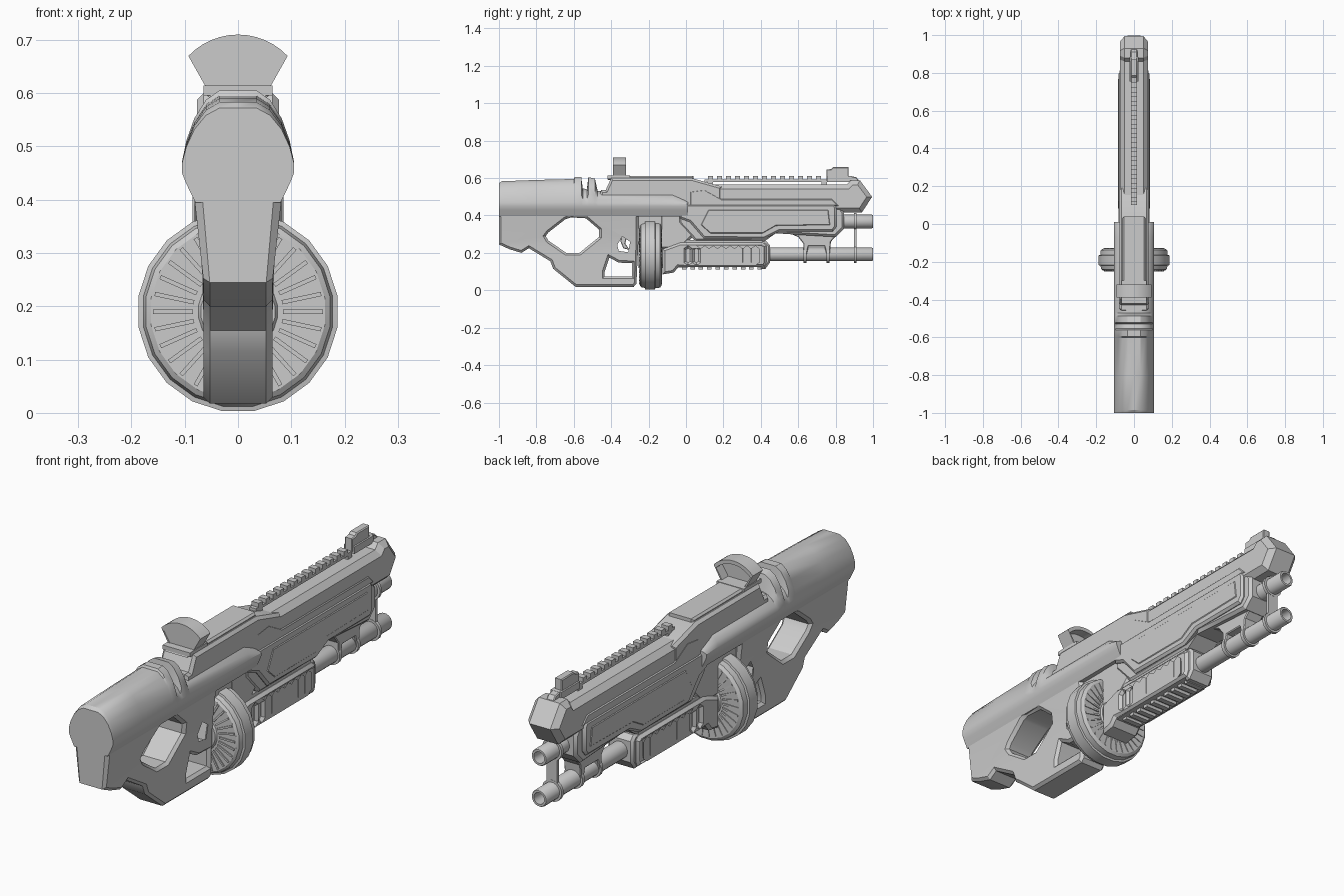
import bpy, bmesh, math
from mathutils import Matrix, Vector


def finish(name, bm, angle=32):
    bmesh.ops.remove_doubles(bm, verts=bm.verts, dist=0.0002)
    bmesh.ops.recalc_face_normals(bm, faces=bm.faces)
    me = bpy.data.meshes.new(name)
    bm.to_mesh(me)
    bm.free()
    me.shade_smooth()
    me.set_sharp_from_angle(angle=math.radians(angle))
    ob = bpy.data.objects.new(name, me)
    bpy.context.collection.objects.link(ob)
    return ob


def plate(name, outline, half, bevel=0.0, holes=(), axis='X', offset=0.0, shape=None):
    """Chamfered slab from a 2D outline: (y, z) for axis X, (x, z) for axis Y."""
    cu = bpy.data.curves.new(name, 'CURVE')
    cu.dimensions = '2D'
    cu.fill_mode = 'BOTH'
    cu.extrude = half - bevel
    cu.bevel_depth = bevel
    cu.bevel_resolution = 0
    cu.offset = -bevel
    for pts in [outline, *holes]:
        s = cu.splines.new('POLY')
        s.points.add(len(pts) - 1)
        for p, (u, v) in zip(s.points, pts):
            p.co = (u, v, 0, 1)
        s.use_cyclic_u = True
    tmp = bpy.data.objects.new(name + "_curve", cu)
    bpy.context.collection.objects.link(tmp)
    bpy.context.view_layer.update()
    me = bpy.data.meshes.new_from_object(tmp)
    bpy.data.objects.remove(tmp)
    bm = bmesh.new()
    bm.from_mesh(me)
    for v in bm.verts:
        a, b, c = v.co
        v.co = (c + offset, a, b) if axis == 'X' else (a, offset - c, b)
        if shape:
            v.co.x *= shape(v.co)
    return finish(name, bm)


def skin(bm, rings, caps=True):
    rows = [[bm.verts.new(p) for p in r] for r in rings]
    n = len(rows[0])
    for a, b in zip(rows, rows[1:]):
        for i in range(n):
            bm.faces.new((a[i], a[(i + 1) % n], b[(i + 1) % n], b[i]))
    if caps:
        bm.faces.new(rows[0])
        bm.faces.new(rows[-1])


def lathe(name, profile, z, sides=20):
    """Revolve (radius, y) points about the lengthwise axis at height z."""
    bm = bmesh.new()
    ang = [2 * math.pi * (i + 0.5) / sides for i in range(sides)]
    skin(bm, [[(r * math.sin(a), y, z + r * math.cos(a)) for a in ang] for r, y in profile])
    return finish(name, bm)


def boxes(name, items):
    """Join boxes given as (x, y, z, size x, size y, size z)."""
    bm = bmesh.new()
    for x, y, z, sx, sy, sz in items:
        bmesh.ops.create_cube(bm, size=1, matrix=Matrix.Translation((x, y, z)) @ Matrix.Diagonal((sx, sy, sz, 1)))
    return finish(name, bm)


# Rounded rear shell with ring notches, dropping to low side cheeks further forward
upper = [(0, 1), (0.035, 1), (0.06, .88), (0.082, .64), (0.097, .35), (0.105, .08)]
lower = [(0.105, 0.45), (0.097, 0.43), (0.08, 0.395), (0, 0.395)]
rings = []
for y, top in [(-1, .572), (-.985, .583), (-.8, .59), (-.6, .595), (-.595, .605), (-.56, .605),
               (-.552, .545), (-.53, .54), (-.522, .605), (-.487, .597), (-.472, .53),
               (-.07, .53), (0.01, .475)]:
    half = [(x, 0.46 + f * (top - 0.46)) for x, f in upper] + lower
    loop = half + [(-x, z) for x, z in reversed(half[1:-1])]
    rings.append([(x, y, z) for x, z in loop])
bm = bmesh.new()
skin(bm, rings)
finish("rear_shell", bm)

# Stock and grip with thumb hole and trigger guard openings
plate("stock_grip",
      [(-1, .43), (-1, .245), (-.945, .22), (-.88, .20), (-.84, .225), (-.725, .155), (-.71, .115),
       (-.59, .018), (-.28, .018), (-.265, .035), (-.255, .25), (-.255, .43)],
      0.065, 0.012,
      holes=[[(-.75, .29), (-.735, .31), (-.645, .38), (-.615, .39), (-.535, .385), (-.465, .325),
              (-.465, .285), (-.57, .20), (-.64, .20), (-.735, .265)],
             [(-.435, .075), (-.29, .075), (-.29, .145), (-.36, .148), (-.41, .175), (-.435, .10)],
             [(-.37, .20), (-.30, .19), (-.285, .265), (-.345, .305), (-.38, .245)]],
      shape=lambda c: 1 + max(0, c.z - 0.25) * 1.7)
plate("trigger", [(-.345, .31), (-.315, .29), (-.325, .25), (-.30, .215), (-.335, .225), (-.35, .26)], 0.018, 0.003)

# Receiver and its raised top cover
plate("receiver", [(-.48, .42), (-.455, .535), (-.43, .535), (-.40, .60), (.03, .60), (.19, .555), (.19, .42)],
      0.077, 0.012)
plate("top_cover", [(-.42, .59), (-.41, .612), (.04, .612), (.04, .59)], 0.06, 0.008)
plate("core_block", [(-.30, .33), (.05, .33), (.05, .46), (-.30, .46)], 0.06)
plate("magazine_well", [(-.14, .22), (-.03, .22), (.05, .30), (.05, .42), (-.14, .42)], 0.062, 0.012)

# Upper slide with angled nose
plate("upper_slide", [(.0, .565), (.86, .565), (.88, .588), (.93, .588), (.995, .50), (.94, .415), (.0, .415)],
      0.074, 0.024)
plate("slide_wedge", [(.02, .53), (.10, .54), (.19, .49), (.78, .49), (.82, .45), (.02, .45)], 0.078, 0.006)

# Front housing with raised side panel
plate("front_housing", [(-.04, .45), (.82, .45), (.845, .42), (.845, .33), (.80, .285), (.63, .295),
                        (.48, .305), (.42, .262), (.05, .262), (-.04, .36)], 0.068, 0.012)
plate("side_panel", [(-.035, .462), (.79, .462), (.805, .445), (.805, .34), (.785, .315), (.50, .315),
                     (.42, .275), (.095, .278), (.02, .365), (-.035, .385)], 0.082, 0.01)
plate("panel_inset", [(.12, .43), (.76, .43), (.77, .35), (.48, .345), (.41, .305), (.13, .305), (.08, .35)],
      0.085, 0.003)

# Toothed top rail with front sight
boxes("rail_bar", [(0, .43, .586, .03, .66, .012)] + [(0, y, .57, .03, .03, .03) for y in (.13, .74)])
boxes("rail_teeth", [(0, .13 + i * .0483, .60, .034, .027, .02) for i in range(13)])
plate("front_sight", [(.75, .585), (.75, .645), (.775, .648), (.785, .658), (.87, .658), (.87, .612),
                      (.91, .605), (.93, .58)], 0.018, 0.004)
boxes("front_sight_foot", [(0, .82, .595, .05, .13, .03)])


# Fan-shaped rear sight: solid plate and deeper arched hood
def arc(r, n=12, span=0.815):
    return [(r * math.sin(t), .582 + r * math.cos(t)) for t in
            [span * (2 * i / n - 1) for i in range(n + 1)]]


plate("rear_sight_plate", [(-.05, .60)] + arc(.122) + [(.05, .60)], 0.012, axis='Y', offset=-.375)
plate("rear_sight_hood", arc(.128) + [(.055, .602), (.046, .602)] + arc(.112)[::-1] + [(-.046, .602), (-.055, .602)],
      0.034, axis='Y', offset=-.355)
boxes("rear_sight_base", [(0, -.36, .605, .13, .12, .018)])

# Drum magazine with radial slats on both faces
lathe("drum_magazine", [(.001, -.255), (.07, -.255), (.075, -.247), (.165, -.247), (.175, -.24), (.18, -.22),
                        (.189, -.218), (.189, -.166), (.18, -.164), (.178, -.138), (.165, -.13),
                        (.075, -.133), (.07, -.125), (.001, -.125)], 0.19)
bm = bmesh.new()
for face_y in (-.247, -.132):
    for i in range(30):
        m = (Matrix.Translation((0, face_y, .19)) @ Matrix.Rotation(math.tau * i / 30, 4, 'Y')
             @ Matrix.Translation((.122, 0, 0)) @ Matrix.Diagonal((.075, .009, .008, 1)))
        bmesh.ops.create_cube(bm, size=1, matrix=m)
finish("drum_slats", bm)

# Pump foregrip: slotted shell over a core, ribbed underneath
slots = [[(y, .155), (y + .011, .147), (y + .022, .155), (y + .022, .217), (y + .011, .225), (y, .217)]
         for y in [.0 + i * .045 for i in range(9)]]
plate("pump_shell", [(-.125, .085), (-.065, .095), (-.04, .125), (.42, .125), (.43, .15), (.43, .24),
                     (.41, .255), (-.03, .255), (-.125, .22)], 0.074, 0.012, holes=slots)
plate("pump_core", [(-.10, .12), (.41, .135), (.41, .27), (-.10, .27)], 0.06)
boxes("pump_ribs", [(0, -.01 + i * .045, .122, .085, .024, .022) for i in range(10)])
plate("pump_cap", [(.40, .115), (.425, .115), (.45, .15), (.45, .24), (.43, .262), (.40, .262)], 0.06, 0.01)

# Twin hollow barrels, collars and linking plate
for name, y0, z in (("upper_barrel", .80, .368), ("lower_barrel", .42, .192)):
    lathe(name, [(.001, y0), (.037, y0), (.037, .994), (.034, .999), (.025, .999), (.025, .90), (.001, .90)], z, 16)
    lathe(name + "_collar", [(.001, .898), (.047, .898), (.047, .912), (.001, .912)], z, 16)
for i, y in enumerate((.635, .76)):
    lathe(f"barrel_ring_{i}", [(.001, y - .008), (.046, y - .008), (.046, y + .008), (.001, y + .008)], .192, 16)
boxes("barrel_link", [(0, .905, .28, .05, .012, .15)])
plate("barrel_hanger", [(.54, .31), (.60, .285), (.627, .25), (.627, .19), (.645, .19), (.655, .235), (.74, .235),
                        (.752, .19), (.768, .19), (.775, .26), (.82, .31)], 0.04, 0.004)
